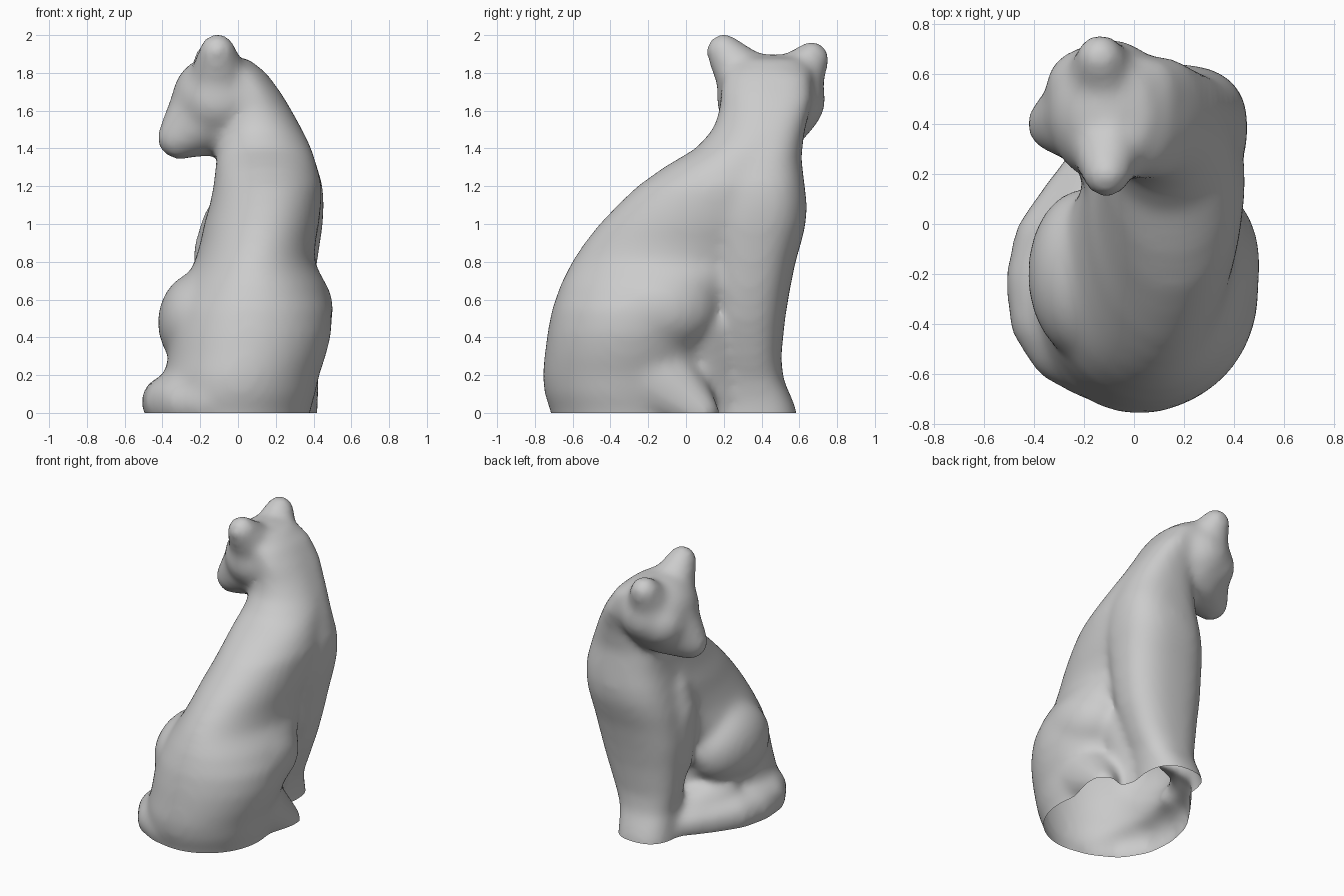
import bpy, bmesh, math
from mathutils import Matrix, Vector

cube = bpy.data.objects.get("Cube")
if cube:
    bpy.data.objects.remove(cube, do_unlink=True)

clay = bpy.data.materials.new("grey_clay")
clay.use_nodes = True
clay.diffuse_color = (0.6, 0.6, 0.6, 1)
clay.node_tree.nodes["Principled BSDF"].inputs["Base Color"].default_value = (0.6, 0.6, 0.6, 1)

bm = bmesh.new()


def ellipsoid(centre, radii, detail=4):
    m = Matrix.Translation(centre) @ Matrix.Diagonal((*radii, 1))
    bmesh.ops.create_icosphere(bm, subdivisions=detail, radius=1, matrix=m)


def limb(*points):
    """Chain of balls through (x, y, z, radius) points."""
    for a, b in zip(points, points[1:]):
        a, b = Vector(a), Vector(b)
        steps = max(2, math.ceil((b - a).length / 0.03))
        for i in range(steps + 1):
            p = a.lerp(b, i / steps)
            ellipsoid(p[:3], (p[3],) * 3, 2)


def loft(sections, power=2.0, sides=48):
    """Closed skin over (z, x_min, x_max, y_min, y_max) ovals; a higher power is squarer."""
    def wave(v):
        return math.copysign(abs(v) ** (2 / power), v)
    rings = []
    for z, x0, x1, y0, y1 in sections:
        ring = []
        for i in range(sides):
            t = 2 * math.pi * i / sides
            ring.append(bm.verts.new(((x0 + x1 + (x1 - x0) * wave(math.cos(t))) / 2,
                                      (y0 + y1 + (y1 - y0) * wave(math.sin(t))) / 2, z)))
        rings.append(ring)
    for low, high in zip(rings, rings[1:]):
        for i in range(sides):
            j = (i + 1) % sides
            bm.faces.new((low[i], low[j], high[j], high[i]))
    bm.faces.new(rings[0][::-1])
    bm.faces.new(rings[-1])


# Rump, back, neck and back of the head
loft([
    (-0.15, -0.39, 0.36, -0.69, 0.10),
    (0.0, -0.39, 0.38, -0.715, 0.10),
    (0.1, -0.40, 0.41, -0.75, 0.11),
    (0.2, -0.39, 0.43, -0.76, 0.12),
    (0.3, -0.37, 0.465, -0.75, 0.13),
    (0.42, -0.36, 0.495, -0.735, 0.16),
    (0.55, -0.34, 0.50, -0.71, 0.22),
    (0.68, -0.29, 0.465, -0.665, 0.33),
    (0.8, -0.23, 0.405, -0.605, 0.45),
    (0.9, -0.20, 0.41, -0.54, 0.55),
    (1.0, -0.18, 0.43, -0.46, 0.61),
    (1.1, -0.15, 0.44, -0.365, 0.62),
    (1.2, -0.13, 0.445, -0.26, 0.62),
    (1.3, -0.12, 0.42, -0.12, 0.61),
    (1.4, -0.11, 0.39, 0.05, 0.61),
    (1.5, -0.10, 0.34, 0.14, 0.63),
    (1.6, -0.10, 0.285, 0.175, 0.65),
    (1.7, -0.10, 0.225, 0.18, 0.67),
    (1.8, -0.12, 0.15, 0.20, 0.67),
    (1.88, -0.11, 0.05, 0.28, 0.60),
])

# Neck and chest narrowing into the joined front legs and feet
loft([
    (-0.15, -0.18, 0.21, 0.17, 0.60),
    (0.0, -0.18, 0.21, 0.17, 0.59),
    (0.07, -0.17, 0.215, 0.17, 0.565),
    (0.18, -0.16, 0.24, 0.18, 0.515),
    (0.3, -0.18, 0.29, 0.17, 0.505),
    (0.5, -0.20, 0.36, 0.13, 0.525),
    (0.65, -0.21, 0.395, 0.12, 0.55),
    (0.8, -0.20, 0.42, 0.12, 0.58),
    (0.9, -0.19, 0.435, 0.11, 0.61),
    (1.0, -0.17, 0.45, 0.11, 0.635),
    (1.1, -0.145, 0.455, 0.13, 0.64),
    (1.2, -0.12, 0.45, 0.15, 0.63),
    (1.35, -0.10, 0.405, 0.20, 0.61),
    (1.5, -0.05, 0.34, 0.22, 0.63),
    (1.65, -0.05, 0.255, 0.25, 0.67),
    (1.8, -0.08, 0.15, 0.30, 0.66),
], power=2.5)
limb((-0.07, 0.27, 1.0, 0.13), (-0.095, 0.26, 0.85, 0.15), (-0.08, 0.27, 0.5, 0.14))

# Haunches, hind paw and the belly between the legs
ellipsoid((0.265, -0.16, 0.55), (0.24, 0.33, 0.25))
ellipsoid((-0.2, -0.2, 0.48), (0.225, 0.34, 0.27))
limb((0.2, -0.16, 0.18, 0.24), (0.325, 0.08, 0.0, 0.105))
limb((0.15, 0.1, 0.45, 0.2), (0.08, 0.14, 0.2, 0.18), (0.05, 0.16, 0.0, 0.16), (0.05, 0.16, -0.12, 0.16))
limb((-0.22, -0.06, 0.16, 0.16), (-0.08, 0.22, 0.08, 0.14))

# Tail wrapped round the side
limb((0.0, -0.58, 0.06, 0.15), (-0.15, -0.56, 0.06, 0.155), (-0.28, -0.49, 0.06, 0.155),
     (-0.355, -0.38, 0.06, 0.15), (-0.375, -0.22, 0.06, 0.145), (-0.345, -0.06, 0.06, 0.14),
     (-0.26, 0.08, 0.05, 0.13), (-0.18, 0.2, 0.05, 0.12), (-0.08, 0.33, 0.05, 0.10))

# Head, cheek, tapering snout and ears
ellipsoid((-0.1, 0.45, 1.66), (0.25, 0.29, 0.24))
ellipsoid((-0.19, 0.54, 1.62), (0.165, 0.165, 0.17))
limb((-0.12, 0.45, 1.61, 0.25), (-0.315, 0.4, 1.455, 0.12))
limb((-0.1, 0.35, 1.72, 0.18), (-0.11, 0.2, 1.915, 0.10))
limb((-0.11, 0.54, 1.7, 0.18), (-0.135, 0.665, 1.875, 0.10))

bmesh.ops.recalc_face_normals(bm, faces=bm.faces)
mesh = bpy.data.meshes.new("cat_parts")
bm.to_mesh(mesh)
bm.free()
cat = bpy.data.objects.new("sitting_cat", mesh)
bpy.context.collection.objects.link(cat)

# Fuse the parts into one soft skin
remesh = cat.modifiers.new("fuse", 'REMESH')
remesh.mode = 'VOXEL'
remesh.voxel_size = 0.022
soften = cat.modifiers.new("soften", 'SMOOTH')
soften.factor = 0.5
soften.iterations = 24
skin = bpy.data.meshes.new_from_object(cat.evaluated_get(bpy.context.evaluated_depsgraph_get()))
cat.modifiers.clear()

# Cut flat at the ground, leaving the hollow base open
bm = bmesh.new()
bm.from_mesh(skin)
bmesh.ops.bisect_plane(bm, geom=bm.verts[:] + bm.edges[:] + bm.faces[:],
                       plane_co=(0, 0, 0), plane_no=(0, 0, 1), clear_inner=True)
for f in bm.faces:
    f.smooth = True
    f.material_index = 0
bm.to_mesh(skin)
bm.free()
skin.materials.clear()
skin.materials.append(clay)
cat.data = skin
bpy.data.meshes.remove(mesh)
skin.name = "sitting_cat"
